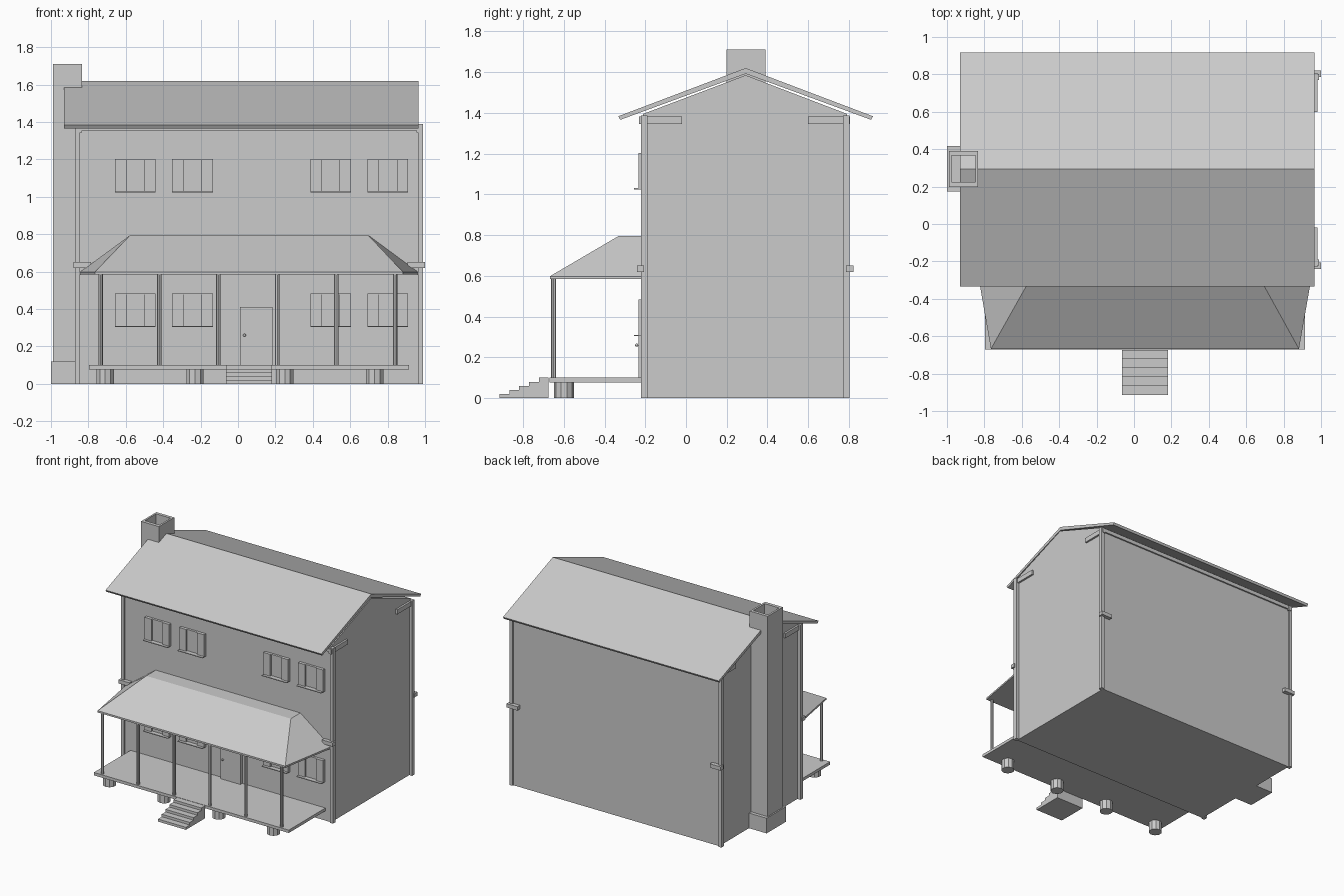
import bpy, bmesh
from math import pi

if "Cube" in bpy.data.objects:
    bpy.data.objects.remove(bpy.data.objects["Cube"])


def mesh_obj(name, verts, faces):
    me = bpy.data.meshes.new(name)
    me.from_pydata(verts, [], faces)
    bm = bmesh.new()
    bm.from_mesh(me)
    bmesh.ops.recalc_face_normals(bm, faces=bm.faces)
    bm.to_mesh(me)
    bm.free()
    ob = bpy.data.objects.new(name, me)
    bpy.context.collection.objects.link(ob)
    return ob


def loft(name, rings):
    """Skin a stack of equal-length closed rings and cap both ends."""
    n = len(rings[0])
    faces = [list(range(n)), [(len(rings) - 1) * n + i for i in range(n)]]
    for r in range(len(rings) - 1):
        for i in range(n):
            j = (i + 1) % n
            faces.append([r * n + i, r * n + j, (r + 1) * n + j, (r + 1) * n + i])
    return mesh_obj(name, [v for ring in rings for v in ring], faces)


def rect(x0, x1, y0, y1, z):
    return [(x0, y0, z), (x1, y0, z), (x1, y1, z), (x0, y1, z)]


def box(name, x0, x1, y0, y1, z0, z1):
    return loft(name, [rect(x0, x1, y0, y1, z0), rect(x0, x1, y0, y1, z1)])


def extrude_x(name, profile, x0, x1):
    return loft(name, [[(x, y, z) for y, z in profile] for x in (x0, x1)])


def cylinder(name, x, y, z0, z1, r, sides):
    bpy.ops.mesh.primitive_cylinder_add(vertices=sides, radius=r, depth=z1 - z0,
                                        location=(x, y, (z0 + z1) / 2))
    bpy.context.object.name = name


# House body with gable ends
XL, XR, YF, YB, YM = -0.845, 0.965, -0.21, 0.79, 0.293
extrude_x("house_walls", [(YF, 0), (YB, 0), (YB, 1.395), (YM, 1.585), (YF, 1.395)], XL, XR)

# Main roof, a bent slab
extrude_x("main_roof", [(-0.333, 1.383), (YM, 1.62), (0.918, 1.383),
                        (0.908, 1.366), (YM, 1.592), (-0.322, 1.366)], -0.93, 0.965)

# Trim mirrored over front/back and left/right
for fb, y0, y1 in (("front", -0.222, -0.19), ("back", 0.77, 0.802)):
    box(fb + "_frieze_board", XL, XR, y0, y1, 1.355, 1.385)
    for side, xa, xb in (("left", -0.872, -0.845), ("right", 0.963, 0.99)):
        box(f"{fb}_{side}_corner_board", xa, xb, y0, y1, 0, 1.388)

for side, s in (("left", -1), ("right", 1)):
    def mx(x):
        # mirror about the middle of the body, x = 0.06
        return 0.06 + s * (x - 0.06)
    xa, xb = sorted((mx(0.955), mx(0.98)))
    box(side + "_front_cornice_return", xa, xb, -0.23, -0.02, 1.345, 1.382)
    box(side + "_back_cornice_return", xa, xb, 0.60, 0.806, 1.345, 1.382)
    xa, xb = sorted((mx(0.905), mx(1.0)))
    box(side + "_front_band_block", xa, xb, -0.24, -0.205, 0.62, 0.65)
    box(side + "_back_band_block", xa, xb, 0.785, 0.822, 0.62, 0.65)

# Chimney: wide foot and hollow shaft
box("chimney_base", -1.0, -0.84, 0.173, 0.417, 0, 0.12)
outer, inner = (-0.99, -0.833, 0.198, 0.39), (-0.975, -0.848, 0.225, 0.365)
loft("chimney_shaft", [rect(*outer, 0.1), rect(*outer, 1.71),
                       rect(*inner, 1.71), rect(*inner, 0.15)])

# Windows: pane, shutters and sill, two storeys
for storey, z0 in (("lower", 0.31), ("upper", 1.03)):
    for i, x in enumerate((-0.657, -0.352, 0.387, 0.692)):
        n = f"{storey}_window_{i}"
        z1 = z0 + 0.173
        box(n + "_pane", x + 0.05, x + 0.167, -0.22, -0.2, z0, z1)
        box(n + "_top_frame", x + 0.05, x + 0.167, -0.228, -0.2, z1 - 0.006, z1)
        for k, xs in enumerate((x, x + 0.157)):
            box(f"{n}_shutter_{k}", xs, xs + 0.06, -0.234, -0.2, z0, z1)
        box(n + "_sill", x, x + 0.217, -0.255, -0.2, z0 - 0.006, z0)

# Door and knob
box("front_door", 0.01, 0.185, -0.234, -0.2, 0.1, 0.41)
bpy.ops.mesh.primitive_uv_sphere_add(segments=12, ring_count=8, radius=0.008,
                                     location=(0.035, -0.242, 0.26))
bpy.context.object.name = "door_knob"

# Porch floor, posts and piers
box("porch_floor", -0.797, 0.915, -0.67, -0.2, 0.077, 0.1)
for i in range(6):
    cylinder(f"porch_post_{i}", -0.735 + 0.315 * i, -0.65, 0.09, 0.59, 0.012, 8)
for i in range(4):
    cylinder(f"porch_pier_{i}", -0.71 + 0.48 * i, -0.598, 0, 0.08, 0.049, 10)

# Hipped porch roof with a thin eave
eave = [(-0.765, -0.668), (0.882, -0.668), (0.963, -0.205), (-0.845, -0.205)]
loft("porch_roof", [[(x, y, 0.584) for x, y in eave],
                    [(x, y, 0.598) for x, y in eave],
                    rect(-0.575, 0.695, -0.33, -0.205, 0.796)])

# Front steps
steps = [(-0.674, 0), (-0.915, 0)]
for i in range(5):
    steps += [(-0.915 + 0.0482 * i, 0.02 * (i + 1)), (-0.915 + 0.0482 * (i + 1), 0.02 * (i + 1))]
extrude_x("front_steps", steps, -0.063, 0.183)
